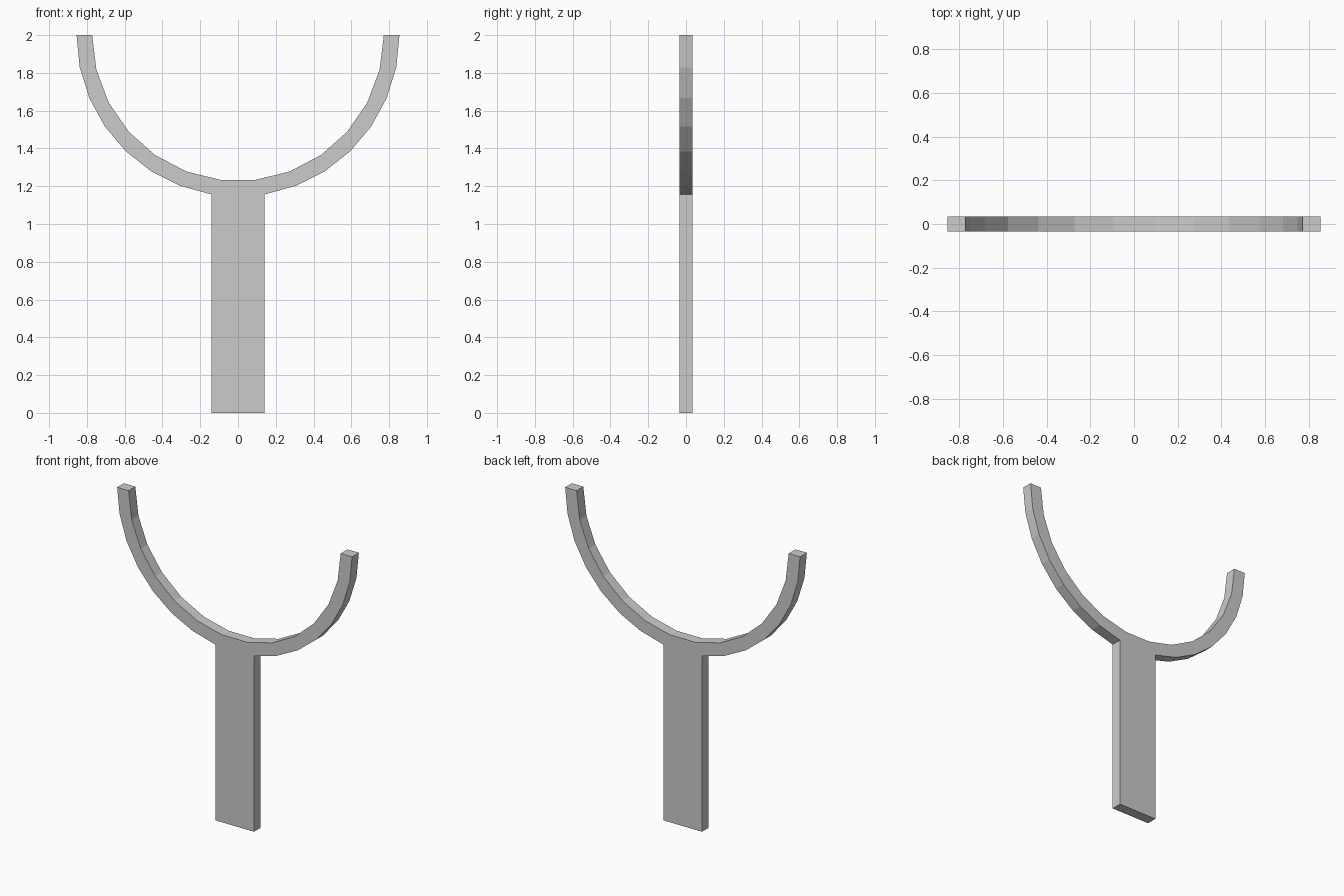
import bpy, bmesh
from math import sin, cos, acos, pi

if "Cube" in bpy.data.objects:
    bpy.data.objects.remove(bpy.data.objects["Cube"])

CENTRE_Z, R_OUT, R_IN = 2.0, 0.855, 0.772
HALF_STEM, HALF_DEPTH = 0.141, 0.035


def arc(radius, start, end, steps):
    """Points on the fork circle; angles run downward from the +x tip."""
    return [(radius * cos(start + (end - start) * i / steps),
             CENTRE_Z - radius * sin(start + (end - start) * i / steps))
            for i in range(steps + 1)]


# One outline: stem foot, right outer arc, inner cradle, left outer arc
join = acos(HALF_STEM / R_OUT)
outer_right = arc(R_OUT, join, 0, 7)
inner = arc(R_IN, 0, pi, 13)
outer_left = [(-x, z) for x, z in reversed(outer_right)]
outline = ([(-HALF_STEM, 0), (HALF_STEM, 0)] + outer_right + inner + outer_left)

# Extrude the outline through its thickness
bm = bmesh.new()
face = bm.faces.new([bm.verts.new((x, -HALF_DEPTH, z)) for x, z in outline])
result = bmesh.ops.extrude_face_region(bm, geom=[face], use_keep_orig=True)
moved = [g for g in result["geom"] if isinstance(g, bmesh.types.BMVert)]
bmesh.ops.translate(bm, verts=moved, vec=(0, 2 * HALF_DEPTH, 0))
bmesh.ops.recalc_face_normals(bm, faces=bm.faces[:])

mesh = bpy.data.meshes.new("forked_post")
bm.to_mesh(mesh)
bm.free()
post = bpy.data.objects.new("forked_post", mesh)
bpy.context.collection.objects.link(post)
